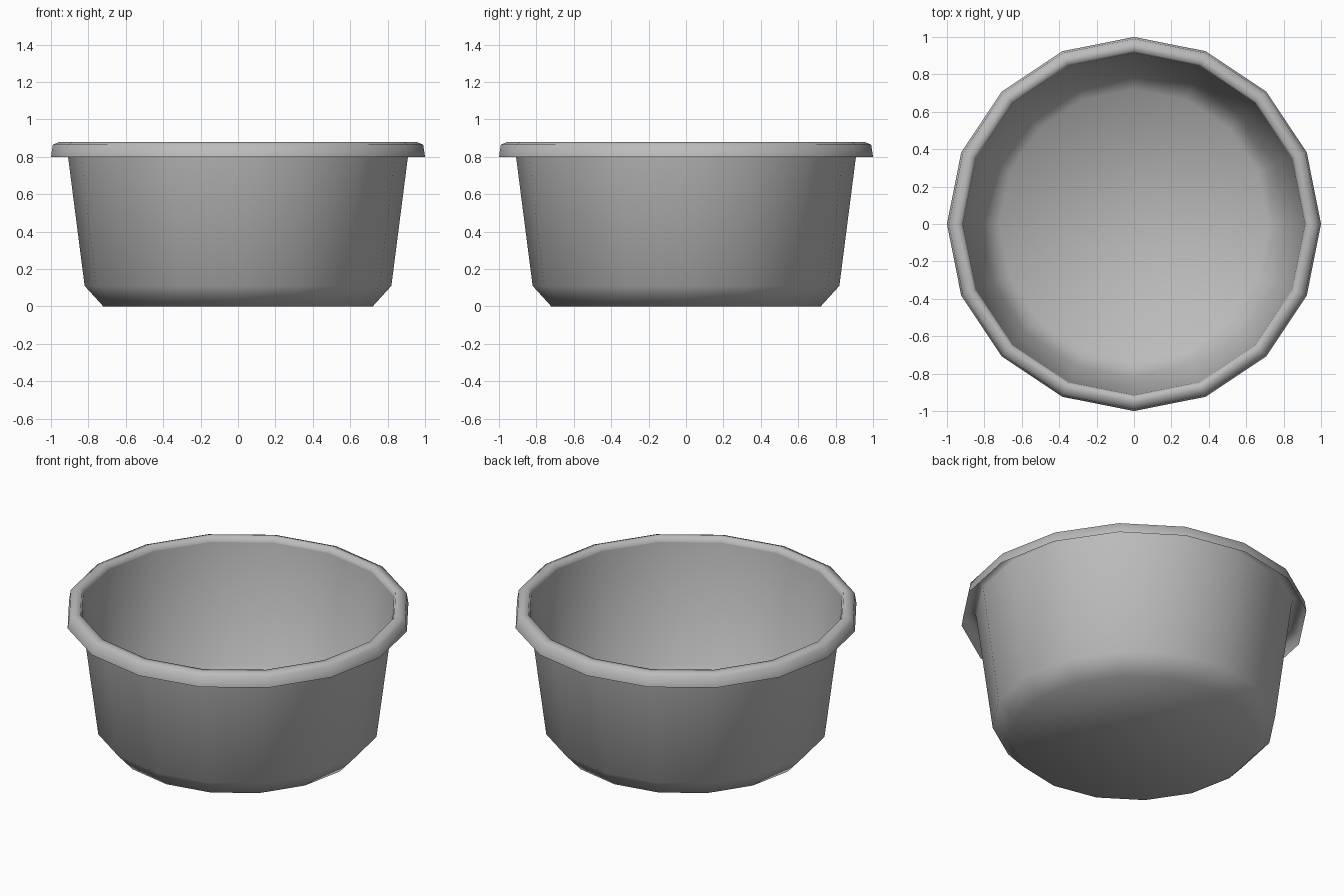
import bpy
import bmesh
import math

cube = bpy.data.objects.get("Cube")
if cube:
    bpy.data.objects.remove(cube, do_unlink=True)

SIDES = 16

grey = bpy.data.materials.new("plain_grey")
grey.use_nodes = True
colour = (0.5, 0.5, 0.5, 1)
grey.diffuse_color = colour
grey.node_tree.nodes["Principled BSDF"].inputs["Base Color"].default_value = colour


def lathe(name, profile, floor=False):
    """Turn a (radius, height) profile into a smooth open shell."""
    bm = bmesh.new()
    rings = []
    for r, z in profile:
        angles = [2 * math.pi * i / SIDES for i in range(SIDES)]
        rings.append([bm.verts.new((r * math.cos(a), r * math.sin(a), z)) for a in angles])
    for low, high in zip(rings, rings[1:]):
        for i in range(SIDES):
            j = (i + 1) % SIDES
            bm.faces.new((low[i], low[j], high[j], high[i]))
    if floor:
        bm.faces.new(reversed(rings[0]))
    for face in bm.faces:
        face.smooth = True
    mesh = bpy.data.meshes.new(name)
    bm.to_mesh(mesh)
    bm.free()
    mesh.materials.append(grey)
    obj = bpy.data.objects.new(name, mesh)
    bpy.context.collection.objects.link(obj)
    return obj


# Thin tapered basin with a chamfered foot and flat floor
lathe("basin", [(0.72, 0), (0.82, 0.11), (0.915, 0.85)], floor=True)

# Rolled rim, open underneath
lathe("rim", [(1.0, 0.80), (0.99, 0.865), (0.955, 0.88), (0.925, 0.88), (0.915, 0.85)][::1])
